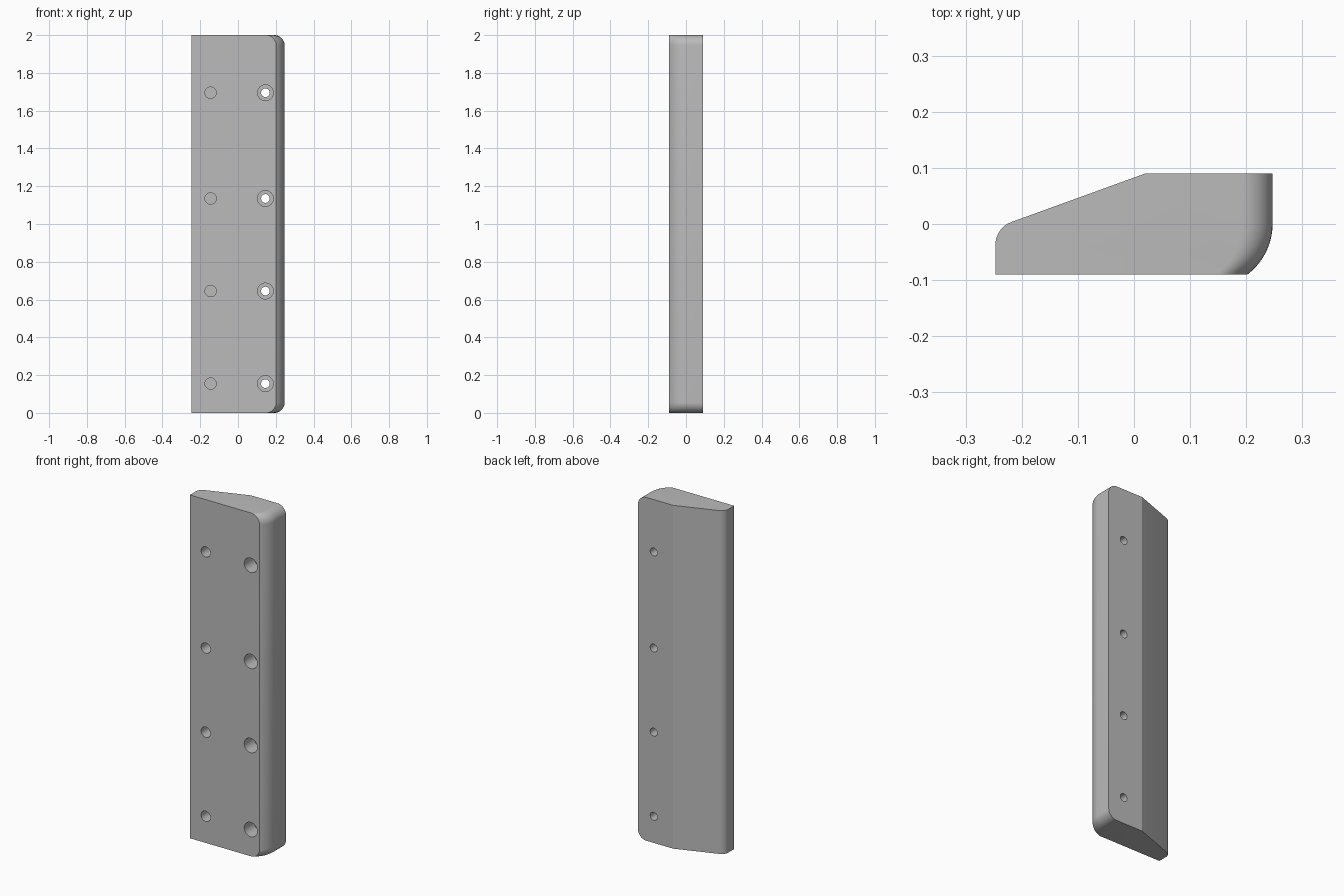
import bpy, bmesh, math

if "Cube" in bpy.data.objects:
    bpy.data.objects.remove(bpy.data.objects["Cube"])

HEIGHT = 2.0
FILLET = 0.055          # rounding of the two right-hand corners
SEG = 10


def arc(cx, cy, r, a0, a1, n):
    return [(cx + r * math.cos(math.radians(a0 + (a1 - a0) * i / n)),
             cy + r * math.sin(math.radians(a0 + (a1 - a0) * i / n)))
            for i in range(n + 1)]


def loft(bm, rings):
    """Skin closed rings of equal length and cap both ends."""
    loops = [[bm.verts.new(p) for p in ring] for ring in rings]
    n = len(loops[0])
    for a, b in zip(loops, loops[1:]):
        for i in range(n):
            j = (i + 1) % n
            bm.faces.new((a[i], a[j], b[j], b[i]))
    bm.faces.new(loops[0][::-1])
    bm.faces.new(loops[-1])


def make_object(name, bm):
    bmesh.ops.recalc_face_normals(bm, faces=bm.faces[:])
    me = bpy.data.meshes.new(name)
    bm.to_mesh(me)
    bm.free()
    ob = bpy.data.objects.new(name, me)
    bpy.context.collection.objects.link(ob)
    return ob


# Cross-section: movable right edge, fixed left side
right = arc(0.1345, 0.0, 0.1125, -53.1, 0, SEG) + [(0.247, 0.09)]
left = [(0.02, 0.09)] + arc(-0.204, -0.037, 0.043, 109.5, 180, 8) + [(-0.247, -0.09)]

# Levels where the right edge pulls in to round the top and bottom corners
levels = []
for i in range(SEG + 1):
    t = math.radians(90 * i / SEG)
    levels.append((FILLET * (1 - math.cos(t)), FILLET * (1 - math.sin(t))))
levels = levels + [(HEIGHT - z, d) for z, d in reversed(levels)]

# Panel body
bm = bmesh.new()
loft(bm, [[(x - d, y, z) for x, y in right] + [(x, y, z) for x, y in left]
          for z, d in levels])
panel = make_object("panel", bm)

# Counterbored through holes on the right, blind holes on the left
through = [(0.042, -0.2), (0.042, 0.0), (0.023, 0.0), (0.023, 0.2)]
blind = [(0.03, -0.2), (0.03, -0.01)]
bm = bmesh.new()
for z in (0.155, 0.645, 1.135, 1.695):
    for cx, steps in ((0.145, through), (-0.145, blind)):
        loft(bm, [[(x, y, zz) for x, zz in arc(cx, z, r, 0, 348.75, 31)]
                  for r, y in steps])
cutter = make_object("hole_cutter", bm)
cutter.hide_render = True

mod = panel.modifiers.new("holes", 'BOOLEAN')
mod.operation = 'DIFFERENCE'
mod.solver = 'EXACT'
mod.object = cutter
bpy.context.view_layer.objects.active = panel
panel.select_set(True)
cutter.select_set(False)
bpy.ops.object.modifier_apply(modifier=mod.name)
bpy.data.objects.remove(cutter, do_unlink=True)

# Grey finish
grey = bpy.data.materials.new("grey")
grey.diffuse_color = (0.5, 0.5, 0.5, 1)
grey.use_nodes = True
grey.node_tree.nodes["Principled BSDF"].inputs["Base Color"].default_value = grey.diffuse_color
panel.data.materials.clear()
panel.data.materials.append(grey)
bpy.ops.object.shade_smooth_by_angle(angle=math.radians(15))
